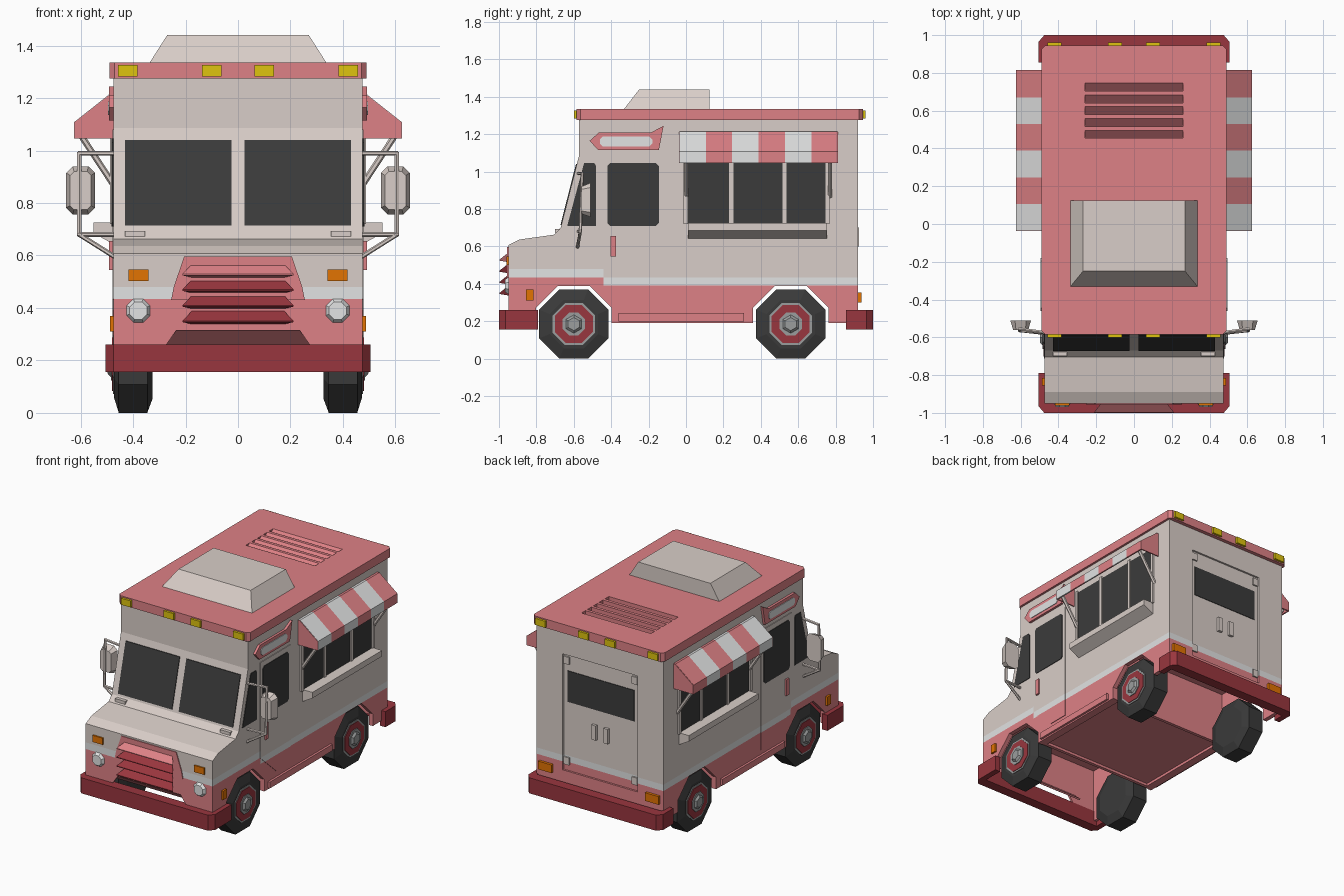
import bpy, bmesh, math
from mathutils import Vector, Matrix

if "Cube" in bpy.data.objects:
    bpy.data.objects.remove(bpy.data.objects["Cube"])


def material(name, r, g, b):
    m = bpy.data.materials.new(name)
    lin = [((c / 255 + 0.055) / 1.055) ** 2.4 if c > 10 else c / 3295 for c in (r, g, b)]
    m.diffuse_color = (*lin, 1)
    m.use_nodes = True
    m.node_tree.nodes["Principled BSDF"].inputs["Base Color"].default_value = m.diffuse_color
    return m


CREAM = material("cream", 217, 206, 200)
PINK = material("pink", 222, 129, 134)
WHITE = material("white", 226, 227, 227)
GLASS = material("dark_glass", 59, 59, 59)
RED = material("dark_red", 153, 54, 62)
TYRE = material("tyre", 58, 58, 58)
GREY = material("grey_metal", 155, 157, 157)
ORANGE = material("orange", 226, 115, 2)
YELLOW = material("yellow", 223, 196, 14)


def finish(name, bm, *mats):
    bmesh.ops.recalc_face_normals(bm, faces=bm.faces)
    me = bpy.data.meshes.new(name)
    bm.to_mesh(me)
    bm.free()
    for m in mats:
        me.materials.append(m)
    ob = bpy.data.objects.new(name, me)
    bpy.context.collection.objects.link(ob)
    return ob


def loft(pts, axis, a, b, pts2=None):
    """Polygon swept along an axis; pts are the two other coordinates in xyz order."""
    bm = bmesh.new()
    rings = []
    for p, t in ((pts, a), (pts2 or pts, b)):
        rings.append([bm.verts.new({"x": (t, u, v), "y": (u, t, v), "z": (u, v, t)}[axis])
                      for u, v in p])
    n = len(pts)
    bm.faces.new(rings[0])
    bm.faces.new(rings[1])
    for i in range(n):
        j = (i + 1) % n
        bm.faces.new((rings[0][i], rings[0][j], rings[1][j], rings[1][i]))
    return bm


def prism(name, pts, axis, a, b, mat, pts2=None):
    return finish(name, loft(pts, axis, a, b, pts2), mat)


def rect(u0, u1, v0, v1, c=0):
    if c:
        return [(u0 + c, v0), (u1 - c, v0), (u1, v0 + c), (u1, v1 - c),
                (u1 - c, v1), (u0 + c, v1), (u0, v1 - c), (u0, v0 + c)]
    return [(u0, v0), (u1, v0), (u1, v1), (u0, v1)]


def ngon(cu, cv, r, n=8):
    return [(cu + r * math.cos((i + .5) * math.tau / n),
             cv + r * math.sin((i + .5) * math.tau / n)) for i in range(n)]


def bar(name, points, r, mat):
    bm = bmesh.new()
    for p, q in zip(points, points[1:]):
        p, q = Vector(p), Vector(q)
        d = q - p
        mx = Matrix.Translation((p + q) / 2) @ d.to_track_quat('Z', 'Y').to_matrix().to_4x4()
        bmesh.ops.create_cone(bm, cap_ends=True, segments=6, radius1=r, radius2=r,
                              depth=d.length + r, matrix=mx)
    return finish(name, bm, mat)


def cut(ob, cutters):
    """Boolean the cutters out of ob, bake the result and delete the cutters."""
    for c in cutters:
        c.hide_render = True
        mod = ob.modifiers.new("cut", 'BOOLEAN')
        mod.operation, mod.object, mod.solver = 'DIFFERENCE', c, 'EXACT'
    me = bpy.data.meshes.new_from_object(ob.evaluated_get(bpy.context.evaluated_depsgraph_get()))
    ob.modifiers.clear()
    ob.data = me
    for c in cutters:
        bpy.data.objects.remove(c)


def paint(ob):
    """Cut the paint bands and colour by height: pink, white stripe, cream; wells stay pink."""
    bm = bmesh.new()
    bm.from_mesh(ob.data)
    ob.data.materials.clear()
    for m in (PINK, WHITE, CREAM):
        ob.data.materials.append(m)
    for co, no in (((0, -.44, 0), (0, 1, 0)), ((0, 0, .392), (0, 0, 1)),
                   ((0, 0, .435), (0, 0, 1)), ((0, 0, .48), (0, 0, 1))):
        bmesh.ops.bisect_plane(bm, geom=bm.verts[:] + bm.edges[:] + bm.faces[:],
                               plane_co=co, plane_no=no)
    for f in bm.faces:
        c = f.calc_center_bounds()
        lo, hi = (.435, .48) if c.y < -.44 else (.392, .435)
        well = abs(c.x) < .46 and -.94 < c.y < .895 and c.z < .58
        f.material_index = 0 if well or c.z < lo else 1 if c.z < hi else 2
    bm.to_mesh(ob.data)
    bm.free()


W = .475                       # half width of the body
AXLES = (-.60, .56)


def arch(c):
    return [(c + .203, .19), (c + .203, .272), (c + .084, .389),
            (c - .084, .389), (c - .203, .272), (c - .203, .19)]


# body shell: wheel arches, hollow wells, air intake and rear door recess
profile = [(-.95, .19), (-.95, .607), (-.89, .637), (-.705, .663), (-.67, .70), (-.572, 1.085),
           (-.572, 1.28), (.92, 1.28), (.92, .19)] + arch(AXLES[1]) + arch(AXLES[0])
intake = [(-.28, .25), (.28, .25), (.235, .315), (-.235, .315)]
body = prism("body", profile, "x", -W, W, PINK)
cut(body, [prism("cutter", rect(-.445, .445, -.935, -.392), "z", .1, .56, PINK),
           prism("cutter", rect(-.445, .445, .352, .89), "z", .1, .56, PINK),
           prism("cutter", rect(-.42, .42, -.37, .33), "z", .1, .208, PINK),
           prism("cutter", intake, "y", -1, -.92, PINK),
           prism("cutter", rect(-.28, .28, .335, 1.12), "y", .907, 1, PINK)])
paint(body)
prism("intake_slope", [(-.949, .318), (-.88, .258), (-.87, .265), (-.94, .325)],
      "x", -.28, .28, PINK)

# roof with sloped louvre cuts, hood unit and marker lights
roof = prism("roof", rect(-.49, .49, -.585, .945, .02), "z", 1.275, 1.335, PINK)
cut(roof, [prism("cutter", [(y - .021, 1.35), (y + .021, 1.35), (y + .021, 1.335),
                            (y - .021, 1.297)], "x", -.26, .26, PINK)
           for y in (.475, .5375, .60, .6625, .725)])
prism("roof_unit", rect(-.34, .34, -.335, .125), "z", 1.33, 1.44, CREAM,
      rect(-.27, .27, -.25, .125))
for x in (-.42, -.10, .10, .42):
    for y0, y1 in ((-.60, -.58), (.94, .96)):
        prism("marker_light", rect(x - .037, x + .037, 1.283, 1.327), "y", y0, y1, YELLOW)

# bumpers, U-shaped in plan
for s, back in ((-1, .79), (1, .855)):
    u = [(-.505, back), (-.505, .965), (-.475, 1), (.475, 1), (.505, .965), (.505, back),
         (.465, back), (.465, .93), (-.465, .93), (-.465, back)]
    prism("bumper", [(x, s * y) for x, y in u], "z", .155, .26, RED)

# front grille
prism("grille_panel", [(-.255, .43), (-.245, .48), (-.205, .597), (.205, .597), (.245, .48),
                       (.255, .43)], "y", -.956, -.948, PINK)
for i, z in enumerate((.524, .465, .405, .346)):
    prism("grille_slat", rect(-.175, .175, z - .008, z + .043), "y", -.95, -.998,
          RED if i else PINK, rect(-.212, .212, z, z + .005))


# windshield panes on the sloped front
def slope(z):
    return -.67 + (z - .70) * .098 / .385


pane = [(slope(z) + d, z) for z, d in ((.715, .004), (1.04, .004), (1.04, -.005), (.715, -.005))]


# rear door details
def rear(name, u0, u1, v0, v1, y1, mat):
    return prism(name, rect(u0, u1, v0, v1), "y", .904, y1, mat)


rear("rear_window", -.25, .25, .80, 1.01, .911, GLASS)

# everything that is mirrored left and right
for s in (1, -1):
    def side(name, pts, depth, mat, base=W - .003):
        return prism(name, pts, "x", s * base, s * (W + depth), mat)

    prism("windshield", pane, "x", s * .025, s * .43, GLASS)
    prism("cowl_wiper", rect(-.70, -.67, .672, .693), "x", s * .355, s * .43, CREAM)

    # lamps
    prism("headlight", ngon(s * .38, .39, .05), "y", -.948, -.968, WHITE, ngon(s * .38, .39, .036))
    prism("turn_signal", rect(s * .38 - .038, s * .38 + .038, .502, .547), "y", -.96, -.948, ORANGE)
    side("side_marker", rect(-.855, -.815, .31, .37), .013, ORANGE)
    prism("tail_light", rect(s * .40 - .05, s * .40 + .05, .30, .355), "y", .918, .938, ORANGE)
    rear("rear_handle", s * .045 - .016, s * .045 + .016, .60, .70, .925, CREAM)
    for z in (.40, 1.08):
        rear("rear_hinge", s * .255 - .02, s * .255 + .02, z - .025, z + .025, .917, CREAM)

    # cab door, windows and step
    door = [(-.445, .435), (-.265, .275), (-.12, .275), (-.12, 1.08), (-.445, 1.08)]
    paint(side("cab_door", door, .004, PINK))
    side("door_window", rect(-.42, -.145, .71, 1.045, .015), .008, GLASS)
    side("quarter_window", [(-.635, .71), (-.48, .71), (-.48, 1.03), (-.49, 1.045),
                            (-.545, 1.045)], .004, GLASS)
    side("door_handle", rect(-.403, -.375, .545, .655), .016, PINK)
    side("side_step", rect(-.36, .31, .2, .243), .015, PINK)

    # side sign
    side("side_sign", [(-.515, 1.165), (-.465, 1.21), (-.185, 1.21), (-.12, 1.245),
                       (-.145, 1.115), (-.47, 1.115)], .016, PINK)
    side("sign_plate", rect(-.46, -.18, 1.135, 1.187, .015), .02, WHITE)

    # service window, mullions and counter
    side("service_window", rect(.0, .757, .72, 1.13), .004, GLASS)
    for y in (-.003, .242, .526, .757):
        side("window_post", rect(y - .011, y + .011, .72, 1.14), .012, CREAM)
    prism("counter", [(s * .47, .725), (s * .55, .725), (s * .55, .685), (s * .47, .64)],
          "y", .01, .755, CREAM)

    # striped awning with closed ends and stays
    shell = [(s * x, z) for x, z in ((.47, 1.215), (.49, 1.215), (.625, 1.108), (.625, 1.045),
                                     (.615, 1.045), (.615, 1.102), (.485, 1.203), (.47, 1.203))]
    for i in range(6):
        y = -.035 + i * .141
        prism("awning_stripe", shell, "y", y, y + .141, PINK if i % 2 else WHITE)
    end = [(s * x, z) for x, z in ((.47, 1.213), (.489, 1.213), (.624, 1.107), (.624, 1.046),
                                   (.47, 1.046))]
    for y0, y1 in ((-.038, -.03), (.806, .814)):
        prism("awning_end", end, "y", y0, y1, PINK)
    for y in (.0, .77):
        bar("awning_stay", [(s * .475, y, .87), (s * .60, y, 1.06)], .012, CREAM)

    # mirror and its tube frame
    lo, hi = sorted((s * .545, s * .655))
    prism("mirror", rect(lo + .015, hi - .015, .775, .92, .015), "y", -.56, -.51, CREAM,
          rect(lo, hi, .757, .94, .025))
    bar("mirror_frame", [(s * .47, -.575, .99), (s * .605, -.555, .99), (s * .605, -.565, .68),
                         (s * .47, -.575, .68)], .009, CREAM)
    bar("mirror_brace", [(s * .605, -.565, .68), (s * .47, -.58, .595)], .009, CREAM)

    # wheels: tyre with sloped walls, rim rings and hub
    for c in AXLES:
        zc = .185
        R = .185 / math.cos(math.pi / 8)
        prism("tyre", ngon(c, zc, R), "x", s * .345, s * .455, TYRE)
        prism("tyre_wall", ngon(c, zc, R), "x", s * .454, s * .472, TYRE, ngon(c, zc, .14))
        prism("tyre_inner_wall", ngon(c, zc, R), "x", s * .346, s * .325, TYRE, ngon(c, zc, .14))
        prism("rim", ngon(c, zc, .122), "x", s * .46, s * .476, GREY)
        prism("rim_ring", ngon(c, zc, .11), "x", s * .46, s * .48, RED)
        prism("hub", ngon(c, zc, .066), "x", s * .46, s * .485, GREY)
        prism("hub_cap", ngon(c, zc, .055, 6), "x", s * .48, s * .497, GREY, ngon(c, zc, .035, 6))
